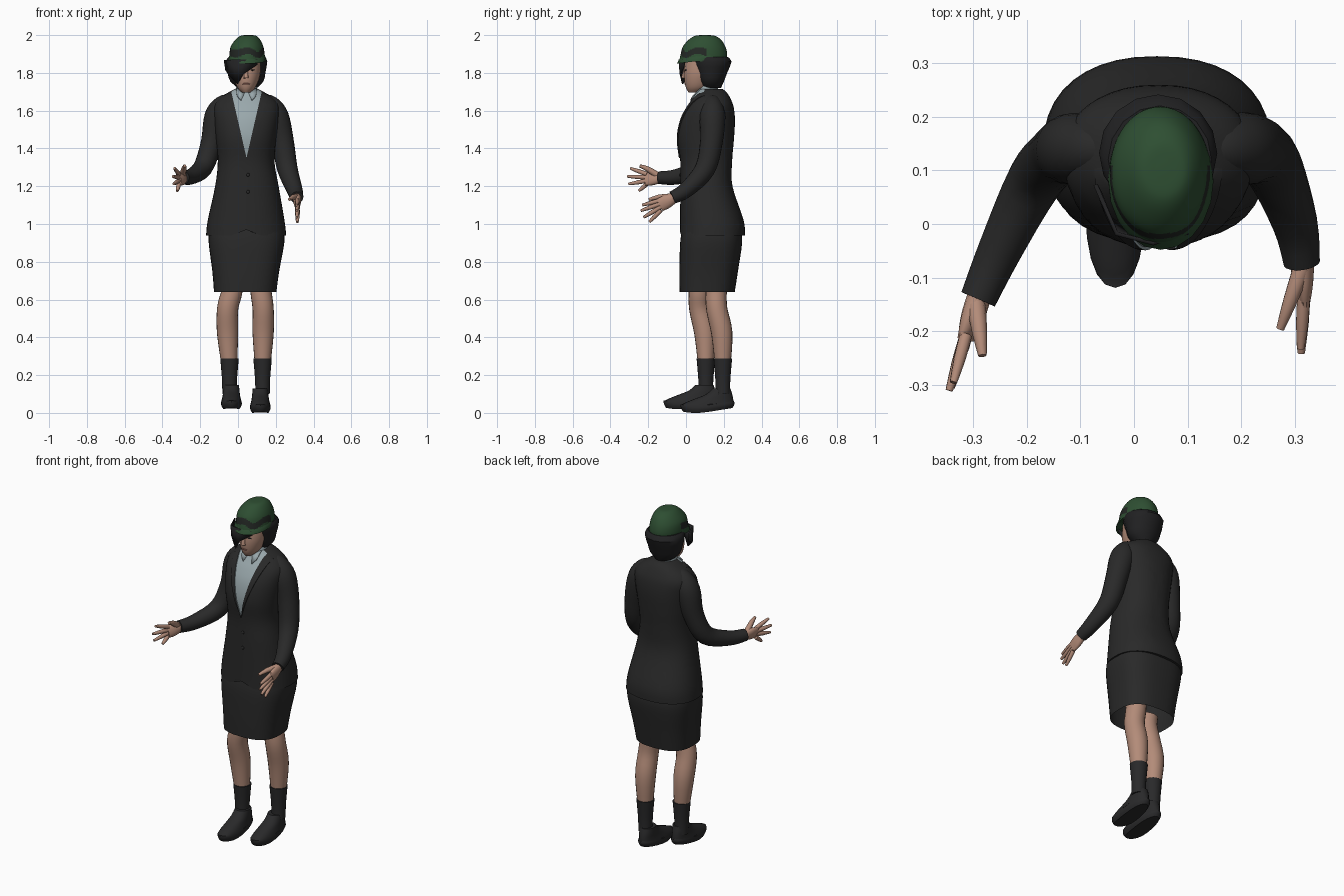
import bpy, bmesh, math
from mathutils import Vector

default = bpy.data.objects.get("Cube")
if default:
    bpy.data.objects.remove(default, do_unlink=True)


def material(name, red, green, blue):
    mat = bpy.data.materials.new(name)
    mat.use_nodes = True
    mat.diffuse_color = (red, green, blue, 1)
    mat.node_tree.nodes["Principled BSDF"].inputs["Base Color"].default_value = (red, green, blue, 1)
    return mat


suit = material("charcoal suit", .022, .022, .022)
leather = material("dark leather", .022, .022, .023)
hair_mat = material("black hair", .015, .015, .016)
skin = material("skin", .45, .26, .19)
shirt_mat = material("pale grey shirt", .32, .39, .41)
green = material("hat green", .027, .077, .032)
camo = material("hat dark patch", .017, .021, .018)
lip_mat = material("lips", .32, .14, .11)


def finish(bm, name, mats, angle=50):
    """Turn a bmesh into a smooth shaded object."""
    bmesh.ops.recalc_face_normals(bm, faces=bm.faces)
    mesh = bpy.data.meshes.new(name)
    bm.to_mesh(mesh)
    bm.free()
    obj = bpy.data.objects.new(name, mesh)
    bpy.context.collection.objects.link(obj)
    for mat in mats:
        mesh.materials.append(mat)
    bpy.ops.object.select_all(action='DESELECT')
    obj.select_set(True)
    bpy.context.view_layer.objects.active = obj
    bpy.ops.object.shade_smooth_by_angle(angle=math.radians(angle))
    return obj


def spline(rows, steps):
    """Catmull-Rom interpolation through rows of numbers."""
    result = []
    last = len(rows) - 1
    for i in range(last):
        a, b, c, d = (rows[max(0, min(last, i + k))] for k in (-1, 0, 1, 2))
        for s in range(steps):
            t = s / steps
            result.append([q + t / 2 * (r - p + t * (2 * p - 5 * q + 4 * r - w + t * (3 * (q - r) + w - p)))
                           for p, q, r, w in zip(a, b, c, d)])
    return result + [list(rows[last])]


def sweep(rows, sides=20, steps=4, power=2, follow=False, caps=True):
    """Loft ellipses given as (x, y, z, radius x, radius y)."""
    bm = bmesh.new()
    rows = spline(rows, steps)
    centres = [Vector(row[:3]) for row in rows]
    rings = []
    for i, row in enumerate(rows):
        tangent = centres[min(i + 1, len(rows) - 1)] - centres[max(i - 1, 0)]
        turn = Vector((0, 0, 1)).rotation_difference(tangent)
        ring = []
        for k in range(sides):
            angle = math.tau * k / sides
            c, s = math.cos(angle), math.sin(angle)
            offset = Vector((math.copysign(abs(c) ** (2 / power), c) * row[3],
                             math.copysign(abs(s) ** (2 / power), s) * row[4], 0))
            if follow:
                offset.rotate(turn)
            ring.append(bm.verts.new(centres[i] + offset))
        rings.append(ring)
    for low, high in zip(rings, rings[1:]):
        for k in range(sides):
            n = (k + 1) % sides
            bm.faces.new((low[k], low[n], high[n], high[k]))
    if caps:
        bm.faces.new(rings[0])
        bm.faces.new(rings[-1])
    return bm


def limb(name, mat, rows, **options):
    """A round tube given as (x, y, z, radius)."""
    return finish(sweep([(*r, r[-1]) for r in rows], follow=True, **options), name, [mat])


def plate(name, mat, points, thickness=.006):
    bm = bmesh.new()
    bm.faces.new([bm.verts.new(p) for p in points])
    bmesh.ops.triangulate(bm, faces=bm.faces)
    obj = finish(bm, name, [mat])
    obj.modifiers.new("thickness", 'SOLIDIFY').thickness = thickness


def blob(name, mat, centre, size):
    bm = bmesh.new()
    bmesh.ops.create_uvsphere(bm, u_segments=12, v_segments=8, radius=1)
    bmesh.ops.scale(bm, vec=size, verts=bm.verts)
    bmesh.ops.translate(bm, vec=centre, verts=bm.verts)
    finish(bm, name, [mat])


MID = .045  # x of the body's centre line

# Jacket with the shirt opening cut into its front
bm = sweep([(.043, .14, .94, .212, .172), (.043, .137, 1.02, .203, .168), (.047, .108, 1.2, .168, .138),
            (.043, .107, 1.33, .15, .137), (.043, .105, 1.45, .16, .149), (MID, .115, 1.55, .172, .144),
            (MID, .128, 1.62, .175, .124), (MID, .135, 1.665, .145, .1), (MID, .135, 1.7, .09, .078),
            (MID, .13, 1.715, .06, .062)], sides=40, power=2.3)
neck_slope, lapel_slope, vee = .23, .36, 1.35
for slope in (neck_slope, lapel_slope):
    for side in (-1, 1):
        bmesh.ops.bisect_plane(bm, geom=bm.verts[:] + bm.edges[:] + bm.faces[:],
                               plane_co=(MID, 0, vee), plane_no=(side, 0, -slope))
lapels = []
for face in bm.faces:
    c = face.calc_center_median()
    reach = abs(c.x - MID)
    if c.y < .1 and c.z > vee:
        if reach < neck_slope * (c.z - vee):
            face.material_index = 1
        elif reach < lapel_slope * (c.z - vee) and c.z < 1.69:
            lapels.append(face)
raised = bmesh.ops.extrude_face_region(bm, geom=lapels)["geom"]
bmesh.ops.translate(bm, vec=(0, -.006, 0), verts=[v for v in raised if isinstance(v, bmesh.types.BMVert)])
for v in bm.verts:  # cutaway at the front of the hem
    if v.co.z < .96 and v.co.y < .1:
        v.co.z += max(0, .03 - abs(v.co.x - MID) * .4)
finish(bm, "jacket", [suit, shirt_mat])
for z in (1.17, 1.26):
    blob("jacket_button", suit, (MID + .008, -.031, z), (.009, .005, .009))

# Shirt collar
finish(sweep([(MID, .115, 1.67, .07, .066), (MID, .114, 1.705, .06, .057), (MID, .118, 1.735, .053, .052)]),
       "shirt_collar", [shirt_mat])
for side in (-1, 1):
    plate("collar_point", shirt_mat, [(MID + side * x, y, z) for x, y, z in
                                      ((.008, .058, 1.7), (.055, .075, 1.72), (.05, .035, 1.68), (.028, .022, 1.655))])

# Skirt
finish(sweep([(.038, .112, .64, .165, .146), (.041, .12, .75, .177, .155), (MID, .133, .9, .2, .164),
              (MID, .135, .97, .197, .155)], sides=36, power=2.7, caps=False), "skirt", [suit])

# Legs, socks and shoes: (side, ankle x, ankle y, foot shift, foot lift, knee shift, hip shift)
for side, x, y, turn, lift, knee, hip in (("left", .13, .195, -.012, 0, .003, -.008),
                                          ("right", -.045, .105, .01, .02, -.01, .012)):
    limb(side + "_leg", skin, [(x, y, .24, .04), (x + knee, y - .005, .42, .056),
                               (x + knee, y - .032, .55, .056), (x + hip, y - .035, .64, .056),
                               (x + hip, y - .03, .7, .056)])
    limb(side + "_sock", leather, [(x, y, .1, .038), (x, y, .18, .04), (x, y, .288, .049)])
    foot = [(0, 0, 0, .045, .13), (0, 0, .02, .055, .142), (0, 0, .045, .052, .137), (0, .03, .072, .046, .105),
            (0, .06, .098, .043, .07), (0, .073, .128, .04, .048)]
    bm = sweep([(x + turn + a, y - .08 + b, lift + c, d, e) for a, b, c, d, e in foot], power=2.2, steps=3)
    for v in bm.verts:  # raised heel and toe
        along = v.co.y - y + .08
        if v.co.z < lift + .04:
            v.co.z += .16 * max(0, along + .03, -along - .09)
    finish(bm, side + "_shoe", [leather], 35)

# Sleeves, from cuff to shoulder
limb("left_sleeve", suit, [(.312, -.072, 1.14, .034), (.3, 0, 1.18, .042), (.262, .1, 1.29, .054),
                           (.235, .135, 1.44, .06), (.2, .14, 1.57, .068), (.165, .14, 1.635, .05),
                           (.12, .14, 1.655, .03)])
limb("right_sleeve", suit, [(-.29, -.14, 1.245, .034), (-.25, -.05, 1.25, .041), (-.185, .08, 1.3, .052),
                            (-.14, .13, 1.43, .057), (-.11, .14, 1.57, .067), (-.075, .14, 1.635, .05),
                            (-.03, .14, 1.655, .03)])


# Hands with spread fingers
def hand(side, wrist, palm, thumb, tips):
    wrist, palm, thumb = Vector(wrist), Vector(palm), Vector(thumb)
    middle = wrist.lerp(palm, .55)
    finish(sweep([(*wrist, .022, .025), (*middle, .02, .037), (*palm, .012, .036)], follow=True, sides=14),
           side + "_palm", [skin])
    for i, tip in enumerate(tips):
        base = palm + Vector((0, .008, .026 - .0175 * i))
        bend = base.lerp(Vector(tip), .5)
        limb(side + "_finger", skin, [(*base, .012), (*bend, .0115), (*tip, .007)], sides=8, steps=2)
    root = wrist.lerp(palm, .3) + Vector((0, 0, .015))
    bend = root.lerp(thumb, .55) + Vector((0, 0, .006))
    limb(side + "_thumb", skin, [(*root, .018), (*bend, .014), (*thumb, .008)], sides=8, steps=2)


hand("left", (.312, -.055, 1.142), (.316, -.14, 1.1), (.272, -.195, 1.13),
     [(.31, -.232, 1.1), (.311, -.24, 1.07), (.311, -.225, 1.035), (.314, -.195, 1.01)])
hand("right", (-.285, -.125, 1.245), (-.313, -.215, 1.238), (-.282, -.245, 1.308),
     [(-.336, -.295, 1.295), (-.344, -.31, 1.252), (-.34, -.304, 1.212), (-.322, -.25, 1.175)])

# Neck and head
limb("neck", skin, [(MID, .11, 1.66, .052), (MID, .105, 1.72, .046), (MID, .1, 1.79, .05)])
finish(sweep([(.043, .045, 1.695, .02, .03), (.044, .06, 1.72, .046, .06), (.046, .07, 1.76, .063, .079),
              (.049, .08, 1.81, .071, .09), (.05, .09, 1.89, .07, .09)], sides=24), "head", [skin])
limb("nose", skin, [(.043, -.012, 1.772, .013), (.043, -.01, 1.79, .011), (.046, -.002, 1.83, .007)], sides=10)
blob("mouth", lip_mat, (.043, -.003, 1.742), (.02, .006, .005))
blob("left_eye", hair_mat, (.076, -.001, 1.815), (.012, .006, .004))

# Hair with a swept fringe over the right eye
finish(sweep([(.05, .135, 1.72, .05, .05), (.047, .132, 1.755, .088, .069), (.045, .132, 1.8, .1, .086),
              (.045, .132, 1.86, .11, .109), (.048, .12, 1.885, .096, .1)], sides=16, steps=2), "hair", [hair_mat], 35)
plate("fringe", hair_mat, [(-.068, .075, 1.868), (-.06, .06, 1.815), (-.045, .015, 1.79), (0, -.014, 1.742),
                           (.03, -.026, 1.795), (.1, -.004, 1.845), (.1, -.012, 1.872), (.035, -.032, 1.872),
                           (-.03, -.015, 1.87)], .008)

# Soft hat with dark patches round the front and a drooping brim
bm = sweep([(.05, .09, 1.86, .094, .126), (.048, .095, 1.9, .093, .123), (.048, .096, 1.94, .086, .112),
            (.052, .1, 1.975, .066, .086), (.055, .1, 1.996, .042, .053), (.055, .1, 2, .012, .015)],
           sides=56, steps=7)
for face in bm.faces:
    c = face.calc_center_median()
    wave = .012 * math.sin(45 * c.x + 30 * c.y)
    if c.y < .11 and abs(c.z - 1.907 - wave) < .018:
        face.material_index = 1
finish(bm, "hat_crown", [green, camo])
bm = sweep([(.05, .08, 1.866, .098, .128), (.049, .085, 1.88, .097, .125), (.048, .092, 1.895, .093, .121)], sides=20)
for v in bm.verts:
    v.co.z += .12 * (v.co.y - .09)
finish(bm, "hat_brim", [green])
